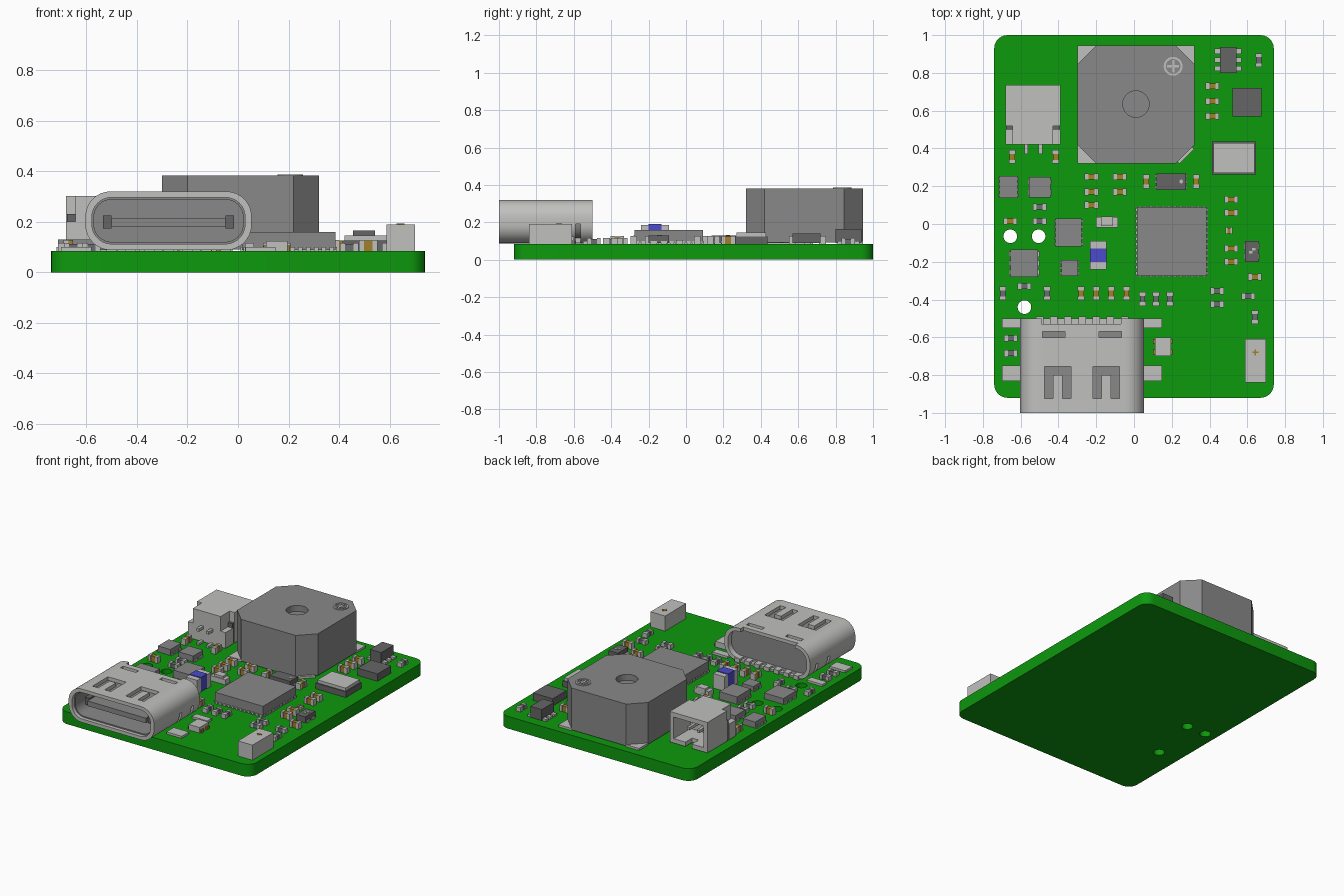
import bpy, bmesh
from math import sin, cos, pi
from mathutils import Matrix, Vector

old = bpy.data.objects.get("Cube")
if old:
    bpy.data.objects.remove(old, do_unlink=True)


def material(name, colour):
    m = bpy.data.materials.new(name)
    m.use_nodes = True
    rgba = (*colour, 1)
    m.diffuse_color = rgba
    m.node_tree.nodes["Principled BSDF"].inputs["Base Color"].default_value = rgba
    return m


green = material("board green", (0.004, 0.32, 0.004))
silver = material("tin silver", (0.53, 0.53, 0.52))
grey = material("plastic grey", (0.25, 0.25, 0.25))
dark = material("dark package", (0.13, 0.13, 0.13))
tan = material("ceramic tan", (0.36, 0.21, 0.02))
violet = material("resistor grey", (0.15, 0.145, 0.17))
blue = material("inductor blue", (0.07, 0.07, 0.58))

TOP = 0.085  # upper surface of the board


def finish(name, bm, mats):
    bmesh.ops.recalc_face_normals(bm, faces=bm.faces[:])
    mesh = bpy.data.meshes.new(name)
    bm.to_mesh(mesh)
    bm.free()
    for m in mats:
        mesh.materials.append(m)
    ob = bpy.data.objects.new(name, mesh)
    bpy.context.collection.objects.link(ob)
    return ob


def boxes(name, parts):
    """One object from boxes given as (x0, x1, y0, y1, z0, z1, material)."""
    bm = bmesh.new()
    mats = []
    for *b, mat in parts:
        if mat not in mats:
            mats.append(mat)
        lo, hi = Vector(b[0::2]), Vector(b[1::2])
        xf = Matrix.Translation((lo + hi) / 2) @ Matrix.Diagonal((*(hi - lo), 1))
        made = bmesh.ops.create_cube(bm, size=1, matrix=xf)
        for f in {f for v in made["verts"] for f in v.link_faces}:
            f.material_index = mats.index(mat)
    return finish(name, bm, mats)


def prism(name, u0, u1, v0, v1, r, n, w0, w1, mat, axis="z"):
    """Rectangle with cornered or rounded edges, extruded along z or y."""
    bm = bmesh.new()
    verts = []
    centres = [(u1 - r, v1 - r), (u0 + r, v1 - r), (u0 + r, v0 + r), (u1 - r, v0 + r)]
    for q, (cu, cv) in enumerate(centres):
        for i in range(n + 1):
            a = (q + i / n) * pi / 2
            u, v = cu + r * cos(a), cv + r * sin(a)
            verts.append(bm.verts.new((u, v, w0) if axis == "z" else (u, w0, v)))
    face = bm.faces.new(verts)
    ext = bmesh.ops.extrude_face_region(bm, geom=[face])
    step = Vector((0, 0, w1 - w0) if axis == "z" else (0, w1 - w0, 0))
    bmesh.ops.translate(bm, vec=step, verts=[g for g in ext["geom"] if isinstance(g, bmesh.types.BMVert)])
    bmesh.ops.remove_doubles(bm, verts=bm.verts[:], dist=1e-5)
    return finish(name, bm, [mat])


def disc(name, x, y, r, z0, z1, mat):
    return prism(name, x - r, x + r, y - r, y + r, r, 8, z0, z1, mat)


def select(ob):
    bpy.ops.object.select_all(action="DESELECT")
    ob.select_set(True)
    bpy.context.view_layer.objects.active = ob


def cut(target, cutter):
    cutter.hide_render = True
    mod = target.modifiers.new("cut", "BOOLEAN")
    mod.operation, mod.solver, mod.object = "DIFFERENCE", "EXACT", cutter
    select(target)
    bpy.ops.object.modifier_apply(modifier=mod.name)
    bpy.data.objects.remove(cutter, do_unlink=True)


def smooth(ob):
    select(ob)
    bpy.ops.object.shade_smooth_by_angle(angle=pi / 6)


# Circuit board with three through holes
board = prism("circuit_board", -0.74, 0.74, -0.92, 1, 0.07, 6, 0, TOP, green)
for x, y in [(-0.655, -0.065), (-0.505, -0.065), (-0.58, -0.44)]:
    cut(board, disc("hole_cutter", x, y, 0.036, -0.1, 0.2, green))
smooth(board)

# Port: metal shell with spring slots, rear notch and side notches
mid = -0.275
shell = prism("port_shell", -0.604, 0.054, 0.088, 0.32, 0.1, 8, -1, -0.5, silver, "y")
cut(shell, prism("bore", -0.578, 0.028, 0.112, 0.296, 0.078, 8, -1.1, -0.4, silver, "y"))
for s in (-1, 1):
    c = mid + s * 0.128
    for x0, x1, y0 in [(c - 0.07, c + 0.07, -0.8), (c - 0.07, c - 0.025, -0.925), (c + 0.025, c + 0.07, -0.925)]:
        cut(shell, boxes("slot", [(x0, x1, y0, -0.755, 0.25, 0.4, silver)]))
    c = mid + s * 0.15
    cut(shell, boxes("finger_gap", [(c - 0.06, c + 0.06, -0.6, -0.57, 0.25, 0.4, silver)]))
    c = mid + s * 0.33
    for y in (-0.72, -0.59):
        cut(shell, boxes("side_gap", [(c - 0.08, c + 0.08, y, y + 0.025, 0.05, 0.19, silver)]))
cut(shell, boxes("rear_notch", [(-0.49, -0.07, -0.53, -0.4, 0.1, 0.4, silver)]))
smooth(shell)

# Port: plastic lining, tongue, solder tabs and rear pins
liner = prism("port_liner", -0.578, 0.028, 0.112, 0.296, 0.078, 8, -0.975, -0.54, grey, "y")
cut(liner, prism("cavity", -0.57, 0.02, 0.12, 0.288, 0.07, 8, -1.1, -0.66, grey, "y"))
smooth(liner)
boxes("port_tongue", [
    (-0.5, -0.05, -0.94, -0.65, 0.18, 0.215, grey),
    (-0.535, -0.5, -0.92, -0.65, 0.174, 0.225, dark),
    (-0.05, -0.015, -0.92, -0.65, 0.174, 0.225, dark)])
tabs = []
for y0, y1 in [(-0.55, -0.5), (-0.83, -0.75)]:
    for x0, x1 in [(-0.7, -0.58), (0.03, 0.148)]:
        tabs.append((x0, x1, y0, y1, TOP, 0.1, silver))
boxes("port_tabs", tabs)
boxes("port_pins", [(x - 0.02, x + 0.02, -0.56, -0.49, TOP, 0.112, silver)
                    for x in [mid + i * 0.075 for i in range(-3, 4)]])

# Buzzer: chamfered case with sound hole, plus mark and corner pads
buzzer = prism("buzzer_case", -0.3, 0.32, 0.32, 0.945, 0.1, 1, TOP + 0.006, 0.382, grey)
cut(buzzer, disc("sound_hole", 0.01, 0.635, 0.07, 0.34, 0.5, grey))
px, py = 0.207, 0.835
ring = disc("polarity_ring", px, py, 0.05, 0.382, 0.387, silver)
cut(ring, disc("ring_inner", px, py, 0.039, 0.3, 0.5, silver))
boxes("polarity_plus", [(px - a, px + a, py - b, py + b, 0.382, 0.387, silver)
                        for a, b in [(0.032, 0.007), (0.007, 0.032)]])
boxes("buzzer_pads", [(x, x + 0.1, y, y + 0.1, TOP, 0.1, silver)
                      for x, y in [(-0.3, 0.32), (-0.3, 0.845), (0.22, 0.845)]])
strip = boxes("buzzer_foot", [(-0.055, 0.055, -0.012, 0.012, TOP, 0.1, silver)])
strip.matrix_world = Matrix.Translation((0.272, 0.366, 0)) @ Matrix.Rotation(pi / 4, 4, "Z")

# Cable socket: hollow housing open to the back, stepped front, pins
socket = boxes("cable_socket", [(-0.68, -0.39, 0.52, 0.735, 0.09, 0.302, silver)])
cut(socket, boxes("socket_cavity", [(-0.65, -0.42, 0.55, 0.8, 0.12, 0.27, silver)]))
cut(socket, boxes("key_slot", [(-0.56, -0.51, 0.66, 0.8, 0.05, 0.14, silver)]))
boxes("socket_front", [
    (-0.642, -0.428, 0.42, 0.52, 0.09, 0.302, silver),
    (-0.68, -0.39, 0.42, 0.5, 0.09, 0.2, silver),
    (-0.676, -0.394, 0.5, 0.52, 0.09, 0.23, dark)])
boxes("socket_pins", [(x - 0.01, x + 0.01, 0.37, 0.68, a, b, silver)
                      for x in (-0.57, -0.495) for a, b in [(TOP, 0.1), (0.18, 0.2)]])


def chip(name, x0, x1, y0, y1, top, mat, pads=0, out=0.006):
    """Package with solder pads down its left and right edges."""
    parts = [(x0, x1, y0, y1, TOP + 0.004, top, mat)]
    for i in range(pads):
        y, h = y0 + (i + 0.5) * (y1 - y0) / pads, (y1 - y0) / pads * 0.3
        parts.append((x0 - out, x1 + out, y - h, y + h, TOP, 0.1, silver))
    return boxes(name, parts)


# Main processor, pads on all four sides
chip("processor", 0.015, 0.385, -0.275, 0.09, 0.16, grey, 12)
boxes("processor_end_pads", [(x - 0.009, x + 0.009, -0.281, 0.096, TOP, 0.1, silver)
                             for x in [0.03 + i * 0.031 for i in range(12)]])

# Smaller packages
chip("sensor", 0.522, 0.675, 0.57, 0.72, 0.14, dark)
chip("memory_chip", 0.118, 0.275, 0.18, 0.268, 0.13, dark, 3)
disc("memory_dot", 0.25, 0.225, 0.01, 0.13, 0.133, silver)
chip("regulator", 0.455, 0.542, 0.8, 0.937, 0.165, dark, 3, 0.028)
chip("left_chip", -0.712, -0.617, 0.137, 0.255, 0.13, grey, 4)
chip("left_inner_chip", -0.555, -0.443, 0.14, 0.25, 0.13, grey, 2)
chip("charger_chip", -0.415, -0.277, -0.12, 0.03, 0.14, grey, 5)
chip("driver_chip", -0.655, -0.507, -0.28, -0.135, 0.13, grey, 3)
chip("small_chip", -0.385, -0.297, -0.275, -0.19, 0.12, grey, 3)
chip("transistor", 0.588, 0.658, -0.2, -0.09, 0.13, dark, 2)
boxes("transistor_marks", [(x, x + 0.018, y, y + 0.012, 0.13, 0.133, silver)
                           for x, y in [(0.61, -0.155), (0.625, -0.14)]])
boxes("crystal", [(0.414, 0.646, 0.263, 0.437, TOP, 0.125, dark),
                  (0.422, 0.638, 0.271, 0.429, 0.125, 0.146, silver)])
boxes("indicator_light", [(0.11, 0.195, -0.7, -0.6, TOP, 0.124, silver),
                          (0.1, 0.205, -0.692, -0.665, TOP, 0.105, tan),
                          (0.1, 0.205, -0.635, -0.608, TOP, 0.105, tan)])
boxes("power_inductor", [(-0.234, -0.146, -0.24, -0.2, TOP, 0.185, silver),
                         (-0.234, -0.146, -0.2, -0.13, TOP + 0.005, 0.19, blue),
                         (-0.234, -0.146, -0.13, -0.09, TOP, 0.185, silver)])
boxes("fuse", [(-0.175, -0.11, -0.01, 0.04, TOP, 0.135, silver),
               (-0.2, -0.085, -0.018, 0.036, TOP, 0.12, silver)])
boxes("antenna", [(0.588, 0.7, -0.84, -0.61, TOP, 0.19, silver)])
boxes("antenna_mark", [(0.643 - a, 0.643 + a, -0.68 - b, -0.68 + b, 0.19, 0.193, tan)
                       for a, b in [(0.016, 0.004), (0.004, 0.016)]])


def passives(name, mat, top, upright, spots, half=0.036):
    """Two-terminal parts: coloured body between metal end caps."""
    for i, (x, y) in enumerate(spots):
        parts = []
        for a, b, w, h, m in [(-0.5, 0.5, 0.014, top - 0.003, mat), (-1, -0.45, 0.018, top, silver), (0.45, 1, 0.018, top, silver)]:
            along, across = (a * half, b * half), (-w, w)
            dx, dy = (across, along) if upright else (along, across)
            parts.append((x + dx[0], x + dx[1], y + dy[0], y + dy[1], TOP, h, m))
        boxes(f"{name}_{i}", parts)


# Capacitors and resistors, lying along x or along y
passives("capacitor_across", tan, 0.128, False, [(0.415, y) for y in (0.73, 0.65, 0.57)]
         + [(-0.225, y) for y in (0.25, 0.17, 0.1)] + [(-0.075, 0.25), (-0.075, 0.17)]
         + [(0.515, y) for y in (0.13, 0.06, -0.13, -0.2)] + [(0.64, -0.28), (-0.655, 0.015)])
passives("capacitor_along", tan, 0.128, True, [(-0.645, 0.355), (-0.415, 0.355), (0.33, 0.225), (0.065, 0.225)]
         + [(x, -0.367) for x in (-0.28, -0.2, -0.12, -0.04)])
passives("tiny_capacitor", tan, 0.105, False, [(0.503, -0.035)], 0.018)
passives("resistor_across", violet, 0.115, False, [
    (-0.5, 0.09), (-0.5, 0.015), (-0.58, -0.33), (-0.652, -0.605), (-0.652, -0.685),
    (0.44, -0.355), (0.44, -0.425), (0.605, -0.382)])
passives("resistor_along", violet, 0.115, True, [
    (-0.695, -0.367), (-0.46, -0.367), (0.045, -0.397), (0.117, -0.397), (0.19, -0.397), (0.66, 0.867), (0.64, -0.493)])
